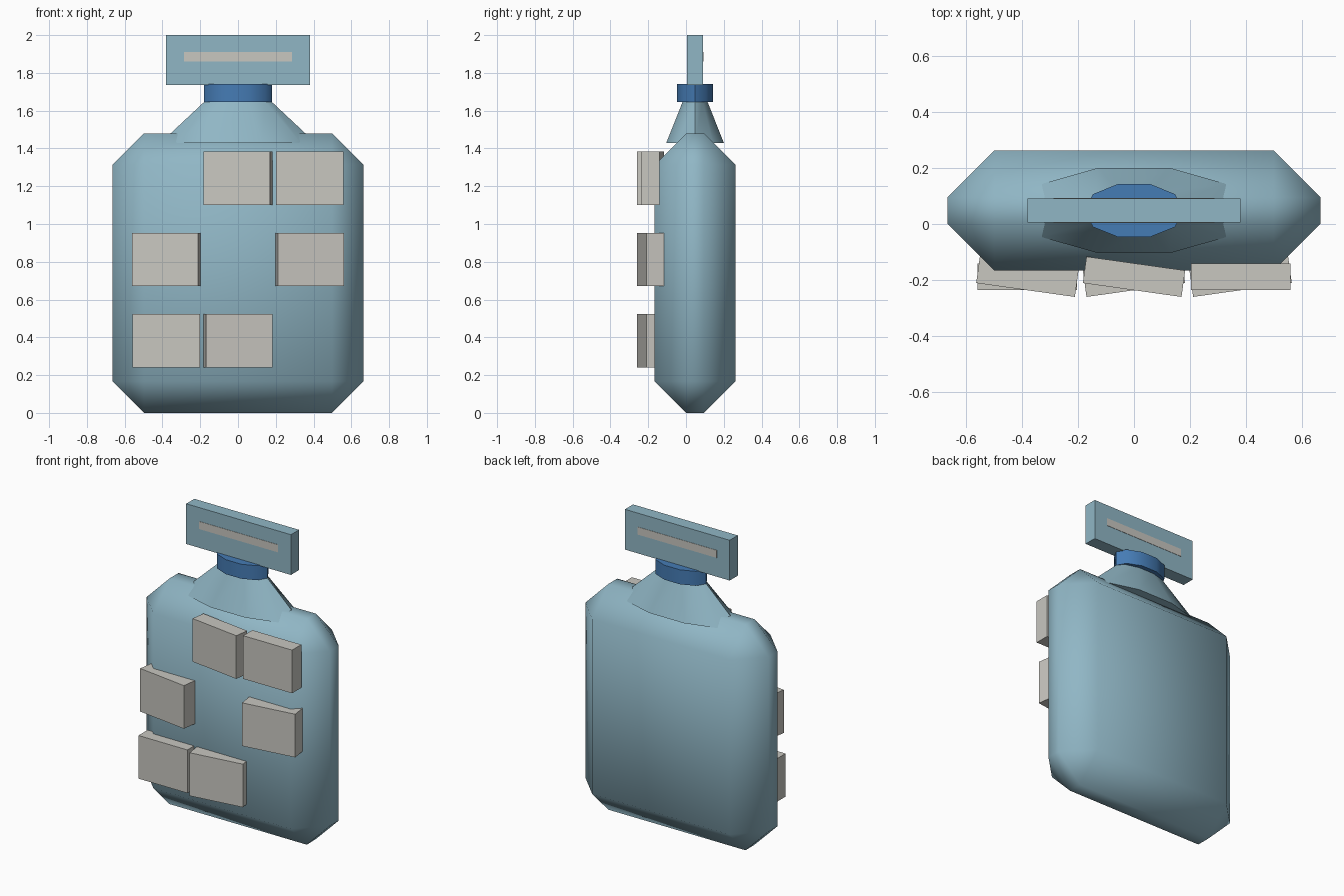
import bpy
import bmesh
from math import radians, cos, sin, pi

cube = bpy.data.objects.get("Cube")
if cube:
    bpy.data.objects.remove(cube, do_unlink=True)

MID_Y = 0.048  # depth centre of the bottle


def material(name, rgb):
    mat = bpy.data.materials.new(name)
    mat.use_nodes = True
    mat.diffuse_color = (*rgb, 1)
    mat.node_tree.nodes["Principled BSDF"].inputs["Base Color"].default_value = (*rgb, 1)
    return mat


pale_blue = material("pale blue", (0.28, 0.47, 0.56))
cap_blue = material("cap blue", (0.06, 0.2, 0.46))
warm_grey = material("warm grey", (0.58, 0.57, 0.53))


def finish(name, bm, mat, location, angle=0, smooth=None):
    """Turn a bmesh into an object, smoothed below the given angle."""
    bmesh.ops.recalc_face_normals(bm, faces=bm.faces)
    mesh = bpy.data.meshes.new(name)
    bm.to_mesh(mesh)
    bm.free()
    mesh.materials.append(mat)
    obj = bpy.data.objects.new(name, mesh)
    obj.location = location
    obj.rotation_euler.z = radians(angle)
    bpy.context.collection.objects.link(obj)
    if smooth:
        bpy.ops.object.select_all(action="DESELECT")
        obj.select_set(True)
        bpy.context.view_layer.objects.active = obj
        bpy.ops.object.shade_smooth_by_angle(angle=radians(smooth))
    return obj


def box(name, size, location, mat, angle=0, chamfer=0):
    bm = bmesh.new()
    bmesh.ops.create_cube(bm, size=1)
    bmesh.ops.scale(bm, vec=size, verts=bm.verts)
    if chamfer:
        bmesh.ops.bevel(bm, geom=bm.edges[:], offset=chamfer, segments=1,
                        affect="EDGES", profile=0.5)
    return finish(name, bm, mat, location, angle, 60 if chamfer else None)


def oval_frustum(name, rings, mat, sides=10):
    """Capped loft through (z, x radius, y radius) rings."""
    bm = bmesh.new()
    loops = []
    for z, rx, ry in rings:
        turns = [2 * pi * i / sides for i in range(sides)]
        loops.append([bm.verts.new((rx * cos(t), ry * sin(t), z)) for t in turns])
    low, high = loops
    for i in range(sides):
        j = (i + 1) % sides
        bm.faces.new((low[i], low[j], high[j], high[i]))
    bm.faces.new(low[::-1])
    bm.faces.new(high)
    return finish(name, bm, mat, (0, MID_Y, 0), smooth=42)


# Bottle: chamfered body, sloping neck and cap
box("bottle_body", (1.33, 0.427, 1.48), (0, MID_Y, 0.74), pale_blue, chamfer=0.167)
oval_frustum("neck", [(1.43, 0.41, 0.16), (1.65, 0.175, 0.068)], pale_blue)
oval_frustum("cap", [(1.645, 0.18, 0.1), (1.74, 0.18, 0.1)], cap_blue)

# Top plate with a pale strip showing on both faces
box("top_plate", (0.76, 0.084, 0.264), (0, MID_Y, 1.868), pale_blue)
for side, y in (("front", MID_Y - 0.042), ("back", MID_Y + 0.042)):
    box(side + "_strip", (0.574, 0.004, 0.05), (0, y, 1.885), warm_grey)

# Front tiles: column, row, turn about z
tiles = [(0, 2, -8), (1, 2, 0), (-1, 1, -8), (1, 1, 8), (-1, 0, 0), (0, 0, 8)]
for number, (column, row, turn) in enumerate(tiles, 1):
    box(f"front_tile_{number}", (0.355, 0.095, 0.283),
        (column * 0.38, -0.188, 0.383 + row * 0.429), warm_grey, turn)
